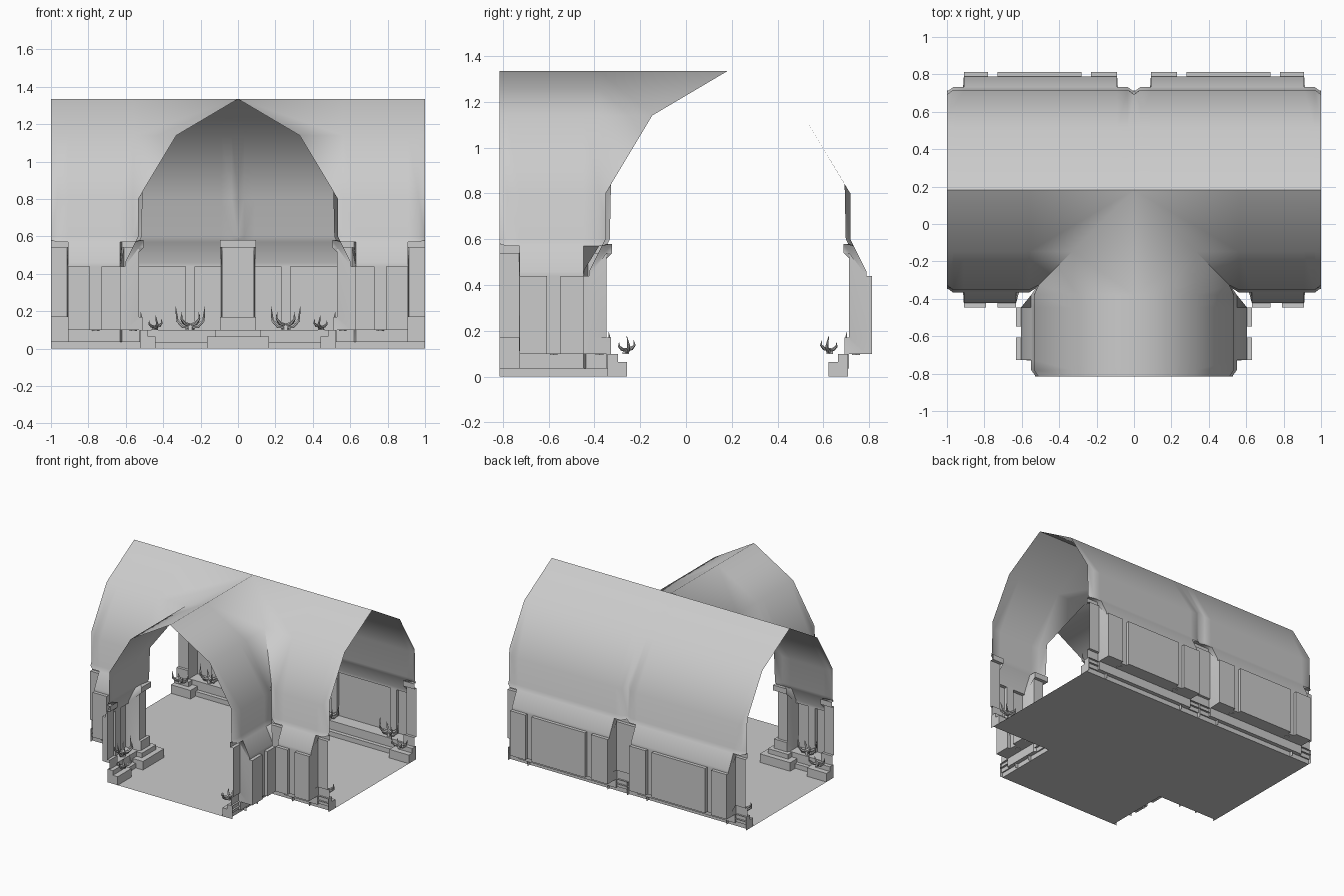
import bpy, bmesh, math

if "Cube" in bpy.data.objects:
    bpy.data.objects.remove(bpy.data.objects["Cube"])

A = 0.1825          # y of the main tunnel axis
END = 0.9975        # branch end, measured from that axis

# Wall cross-sections: (distance from tunnel axis, height), floor to ridge
ROOF = [(.33, 1.14), (0, 1.335)]
NICHE = [(.5, 0), (.5, .035), (.53, .035), (.53, .1), (.63, .1), (.63, .17), (.63, .44),
         (.605, .44), (.605, .46), (.55, .57), (.535, .6), (.535, .8)] + ROOF
POST = [(min(d, .605), z) for d, z in NICHE]
PILASTER = [(.5, 0), (.5, .035), (.51, .035), (.51, .1), (.51, .17), (.53, .17), (.53, .54),
            (.505, .54), (.505, .58), (.525, .58), (.515, .6), (.51, .84)] + ROOF
EDGE = PILASTER[:9] + NICHE[9:]
SPREAD = [1.12] * 5 + [1, 1, 1.12, 1.12] + [.4] * 5   # pilaster half-width per row


def back(t, d, z):
    return (t, A + d, z)


def front(t, d, z):
    return (t, A - d, z)


def branch(t, d, z):
    return (d, A - t, z)


def section(fn, t, prof):
    return [fn(t, d, z) for d, z in prof]


def edge(fn, centre, half):
    return [fn(centre + half * k, d, z) for (d, z), k in zip(EDGE, SPREAD)]


def niches(fn, spans):
    out = []
    for a, b in spans:
        out += [section(fn, t, p) for t, p in ((a, POST), (a, NICHE), (b, NICHE), (b, POST))]
    return out


def finish(ob, angle=50, mirror=True):
    bpy.context.collection.objects.link(ob)
    bpy.context.view_layer.objects.active = ob
    for o in bpy.context.selected_objects:
        o.select_set(False)
    ob.select_set(True)
    if ob.type == 'CURVE':
        bpy.ops.object.convert(target='MESH')
        ob = bpy.context.object
    if mirror:
        m = ob.modifiers.new("mirror", 'MIRROR')
        m.merge_threshold = 0.0005
    bpy.ops.object.shade_smooth_by_angle(angle=math.radians(angle))
    return ob


def make(name, bm, **kw):
    bmesh.ops.remove_doubles(bm, verts=bm.verts, dist=1e-5)
    bmesh.ops.recalc_face_normals(bm, faces=bm.faces)
    me = bpy.data.meshes.new(name)
    bm.to_mesh(me)
    bm.free()
    return finish(bpy.data.objects.new(name, me), **kw)


def sweep(name, sections):
    bm = bmesh.new()
    grid = [[bm.verts.new(p) for p in s] for s in sections]
    for a, b in zip(grid, grid[1:]):
        for i in range(len(a) - 1):
            if len({tuple(v.co) for v in (a[i], a[i+1], b[i+1], b[i])}) > 2:
                bm.faces.new((a[i], a[i+1], b[i+1], b[i]))
    bmesh.ops.dissolve_degenerate(bm, edges=bm.edges, dist=1e-5)
    return make(name, bm, angle=60)


# Back wall and rear half of the vault
sweep("back_wall",
      [section(back, 0, PILASTER), edge(back, 0, .085)]
      + niches(back, [(.09, .23), (.28, .73), (.78, .91)])
      + [edge(back, 1, -.085), section(back, 1, PILASTER)])

# Front wall turning the corner into the branch; the mitre forms the groin
spans = [(.63, .73), (.79, .91)]


def arm(fn, end):
    return ([edge(fn, .53, .08)] + niches(fn, spans)
            + [edge(fn, end, -.085), section(fn, end, PILASTER)])


corner = [(d, A - d, z) for d, z in PILASTER]
sweep("corner_wall", arm(front, 1)[::-1] + [corner] + arm(branch, END))

# Floor
bm = bmesh.new()
bm.faces.new([bm.verts.new((x, y, 0)) for x, y in
              [(-1, A + .5), (-1, A - .5), (-.5, A - .5), (-.5, A - END),
               (.5, A - END), (.5, A - .5), (1, A - .5), (1, A + .5)]])
make("floor", bm, mirror=False)

# Stepped plinths under the pilasters
bm = bmesh.new()


def box(fn, t0, t1, d0, z0, z1):
    vs = [bm.verts.new(fn(t, d, z)) for z in (z0, z1)
          for t, d in ((t0, d0), (t1, d0), (t1, .525), (t0, .525))]
    for f in ((0, 1, 5, 4), (1, 2, 6, 5), (3, 0, 4, 7), (4, 5, 6, 7)):
        bm.faces.new([vs[i] for i in f])


for d, w, z0, z1 in ((.44, .165, 0, .065), (.48, .12, .065, .1)):
    box(back, 0, w, d, z0, z1)
    for fn, end in ((back, 1), (front, 1), (branch, END)):
        box(fn, end - w, end, d, z0, z1)
    for fn in (front, branch):
        box(fn, d, .53 + w, d, z0, z1)
make("plinths", bm, angle=30)

# Horned brackets: curved tapering prongs on a short stem
# each prong: (sideways, toward the room, up, radius)
PRONGS = [[(0, 0, .012, .012), (.04, .01, .015, .011), (.07, .015, .045, .008), (.078, .005, .12, .001)],
          [(0, 0, .02, .01), (.03, .03, .03, .009), (.048, .045, .055, .006), (.045, .04, .09, .001)],
          [(0, 0, .02, .01), (.025, -.02, .025, .009), (.045, -.035, .045, .006), (.05, -.035, .075, .001)]]
STEM = [(0, 0, -.01, .02), (0, 0, .03, .016)]


def bracket(cu, fn, t, d, z, s, h):
    for path in [STEM] + [[(m * a, b, c, r) for a, b, c, r in p] for p in PRONGS for m in (1, -1)]:
        sp = cu.splines.new('POLY')
        sp.points.add(len(path) - 1)
        for p, (a, b, c, r) in zip(sp.points, path):
            p.co = (*fn(t + a * s, d - b * s, z + c * h), 1)
            p.radius = r * s


def brackets(name, places, z, s, h):
    cu = bpy.data.curves.new(name, 'CURVE')
    cu.dimensions = '3D'
    cu.bevel_depth = 1
    cu.bevel_resolution = 1
    cu.use_fill_caps = True
    for fn, t, d in places:
        bracket(cu, fn, t, d, z, s, h)
    finish(bpy.data.objects.new(name, cu))


brackets("wall_brackets", [(back, .255, .56), (back, .755, .56), (front, .76, .56), (branch, .76, .56)],
         .105, 1, 1)
brackets("plinth_brackets", [(back, .92, .445), (front, .92, .445), (branch, .92, .445)],
         .105, .85, .6)
